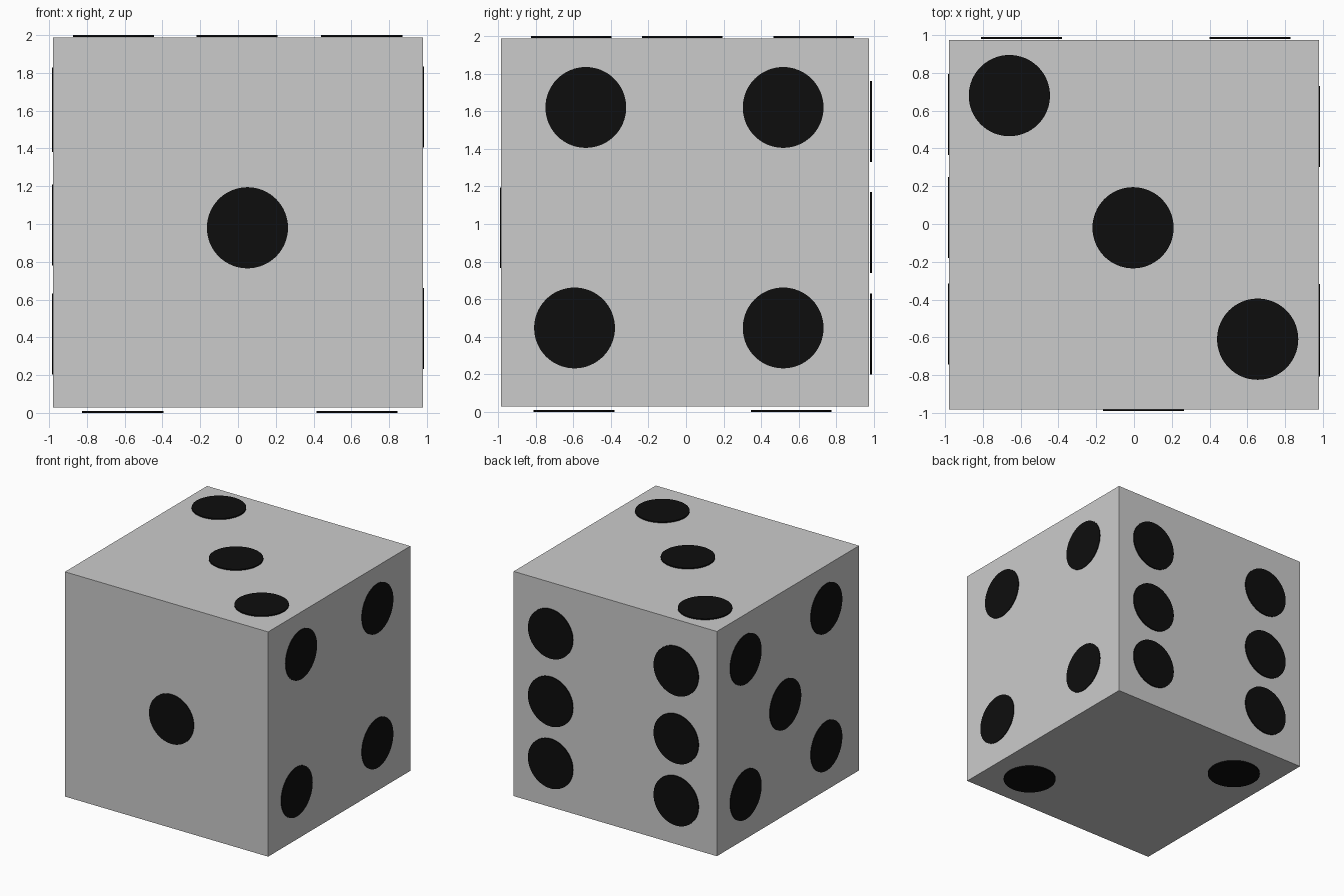
import bpy
from math import pi

if "Cube" in bpy.data.objects:
    bpy.data.objects.remove(bpy.data.objects["Cube"])

RADIUS, THICK = 0.215, 0.01

# Cube body
bpy.ops.mesh.primitive_cube_add(size=1, location=(0, -0.005, 1.008))
body = bpy.context.object
body.name = "cube_body"
body.scale = (1.958, 1.957, 1.957)

black = bpy.data.materials.new("black")
black.diffuse_color = (0.004, 0.004, 0.004, 1)
black.use_nodes = True
black.node_tree.nodes["Principled BSDF"].inputs["Base Color"].default_value = black.diffuse_color


# Thin round spots laid on one face: axis index, outer coordinate, in-plane centres
def add_spots(side, axis, outer, centres):
    mid = outer - THICK / 2 if outer > 0.5 else outer + THICK / 2
    rotation = [(0, pi / 2, 0), (pi / 2, 0, 0), (0, 0, 0)][axis]
    for i, centre in enumerate(centres):
        loc = list(centre)
        loc.insert(axis, mid)
        bpy.ops.mesh.primitive_cylinder_add(vertices=64, radius=RADIUS, depth=THICK,
                                            location=loc, rotation=rotation)
        spot = bpy.context.object
        spot.name = f"{side}_spot_{i + 1}"
        spot.data.materials.append(black)
        bpy.ops.object.shade_smooth_by_angle()


add_spots("front", 1, -0.99, [(0.05, 0.98)])
add_spots("bottom", 2, 0.0, [(0.63, -0.595), (-0.61, 0.56)])
add_spots("top", 2, 2.0, [(-0.66, 0.68), (-0.005, -0.02), (0.655, -0.61)])
add_spots("right", 0, 0.985, [(-0.533, 1.62), (0.517, 1.62), (-0.593, 0.447), (0.517, 0.447)])
add_spots("left", 0, -0.985, [(0.58, 1.595), (-0.53, 1.615), (0.035, 0.995),
                              (0.58, 0.417), (-0.53, 0.417)])
add_spots("back", 1, 0.99, [(x, z) for x in (-0.595, 0.615) for z in (1.545, 0.955, 0.415)])
